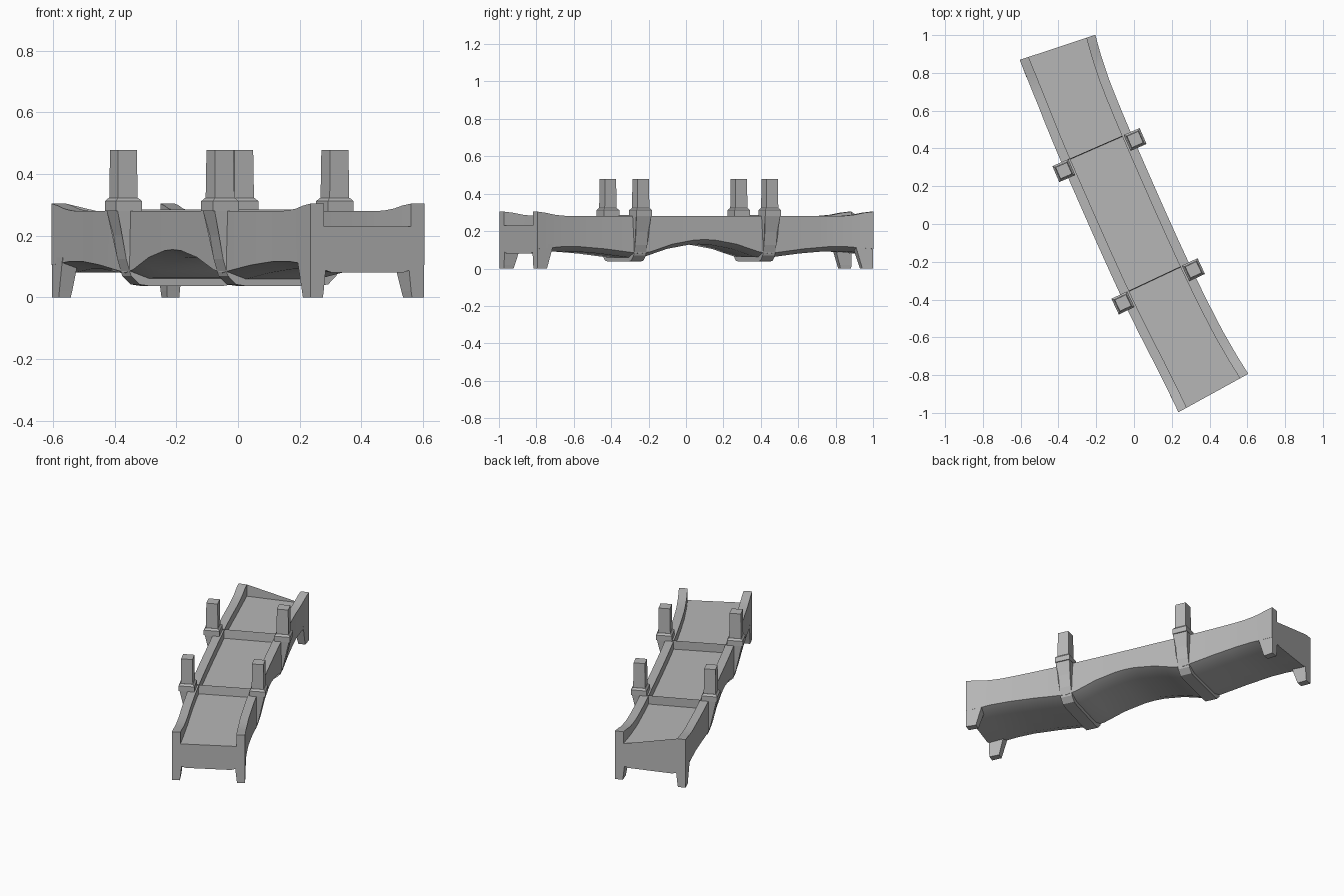
import bpy
import bmesh
from math import radians, sin, cos
from mathutils import Vector
from mathutils.geometry import interpolate_bezier

cube = bpy.data.objects.get("Cube")
if cube:
    bpy.data.objects.remove(cube)

stone = bpy.data.materials.new("grey_stone")
stone.use_nodes = True
GREY = (0.47, 0.47, 0.47, 1)
stone.diffuse_color = GREY
stone.node_tree.nodes["Principled BSDF"].inputs["Base Color"].default_value = GREY

# Gently curved centre line: x, y, heading in degrees, at ends and both ribs
KNOTS = [(-0.405, 0.935, 18.3), (-0.183, 0.365, 23.6),
         (0.128, -0.33, 25.2), (0.42, -0.895, 28.8)]
STEPS = 12
DECK = 0.23


def heading(a):
    return Vector((sin(radians(a)), -cos(radians(a)), 0))


path = []
for (x0, y0, a0), (x1, y1, a1) in zip(KNOTS, KNOTS[1:]):
    p, q = Vector((x0, y0, 0)), Vector((x1, y1, 0))
    reach = (q - p).length / 3
    points = interpolate_bezier(p, p + heading(a0) * reach,
                                q - heading(a1) * reach, q, STEPS + 1)
    for i, point in enumerate(points):
        if i or not path:
            path.append((point, a0 + (a1 - a0) * i / STEPS))
LAST = len(path) - 1


def place(k, along, across, z):
    """Point at path station k, shifted along and across the bridge."""
    point, a = path[k]
    side = Vector((cos(radians(a)), sin(radians(a)), 0))
    return point + heading(a) * along + side * across + Vector((0, 0, z))


def ramp(keys, t):
    """Piecewise linear curve through (position, value) keys."""
    for (t0, v0), (t1, v1) in zip(keys, keys[1:]):
        if t <= t1:
            return v0 + (v1 - v0) * (t - t0) / (t1 - t0)
    return keys[-1][1]


def loft(name, rings):
    """Skin matching closed rings and cap both ends."""
    bm = bmesh.new()
    loops = [[bm.verts.new(p) for p in ring] for ring in rings]
    n = len(loops[0])
    for a, b in zip(loops, loops[1:]):
        for i in range(n):
            j = (i + 1) % n
            bm.faces.new((a[i], a[j], b[j], b[i]))
    caps = [bm.faces.new(loops[0]), bm.faces.new(loops[-1])]
    bmesh.ops.triangulate(bm, faces=caps)
    bmesh.ops.recalc_face_normals(bm, faces=bm.faces)
    mesh = bpy.data.meshes.new(name)
    bm.to_mesh(mesh)
    bm.free()
    mesh.materials.append(stone)
    obj = bpy.data.objects.new(name, mesh)
    bpy.context.collection.objects.link(obj)
    return obj


def mirrored(half):
    return half + [(-u, z) for u, z in reversed(half)]


# Span: deck, parapets and three shallow arches in one section
TOP = [(0, 0.304), (0.8, 0.3), (2, 0.288), (3.5, 0.28), (18, 0.28)]
EDGE = [(0, 0.105), (3, 0.117), (5, 0.117), (8, 0.105), (12, 0.08),
        (13, 0.09), (15, 0.13), (17, 0.152), (18, 0.155)]
HALF = [(0, 0.211), (2, 0.205), (5, 0.2), (18, 0.2)]
rings = []
for k in range(LAST + 1):
    d = min(k, LAST - k)
    top, edge, half = ramp(TOP, d), ramp(EDGE, d), ramp(HALF, d)
    section = mirrored([(0.13, edge - 0.025), (half, edge), (half, top),
                        (half - 0.05, top), (half - 0.05, DECK)])
    rings.append([place(k, 0, u, z) for u, z in section])
span = loft("bridge_span", rings)
for face in span.data.polygons:
    face.use_smooth = True

# Feet under the four corners
for end, k, inward in (("back", 0, 1), ("front", LAST, -1)):
    for hand, side in (("right", -1), ("left", 1)):
        foot = []
        for z, depth, inner in ((0.0, 0.06, 0.165), (0.02, 0.066, 0.162),
                                (0.13, 0.1, 0.15)):
            foot.append([place(k, inward * s, side * u, z) for s, u in
                         ((0, inner), (0, 0.21), (depth, 0.206), (depth, inner))])
        loft(f"{end}_{hand}_foot", foot)

# Ribs wrapping the underside, each carrying two capped posts
RIB = mirrored([(0.13, 0.037), (0.165, 0.042), (0.195, 0.07), (0.212, 0.125),
                (0.225, 0.2), (0.247, 0.285), (0.165, 0.285), (0.165, 0.15)])
POST = [(0.28, 0.046), (0.312, 0.046), (0.323, 0.036), (0.323, 0.035),
        (0.478, 0.033)]
for end, k in (("back", STEPS), ("front", 2 * STEPS)):
    loft(f"{end}_rib", [[place(k, way * (0.045 if z > 0.25 else 0.036), u, z)
                         for u, z in RIB] for way in (-1, 1)])
    for hand, side in (("right", -1), ("left", 1)):
        loft(f"{end}_{hand}_post",
             [[place(k, s * w, side * 0.206 + u * w, z)
               for s, u in ((-1, -1), (1, -1), (1, 1), (-1, 1))]
              for z, w in POST])

# Smooth the arches while keeping masonry edges crisp
bpy.ops.object.select_all(action='DESELECT')
span.select_set(True)
bpy.context.view_layer.objects.active = span
bpy.ops.object.shade_smooth_by_angle(angle=radians(20))
